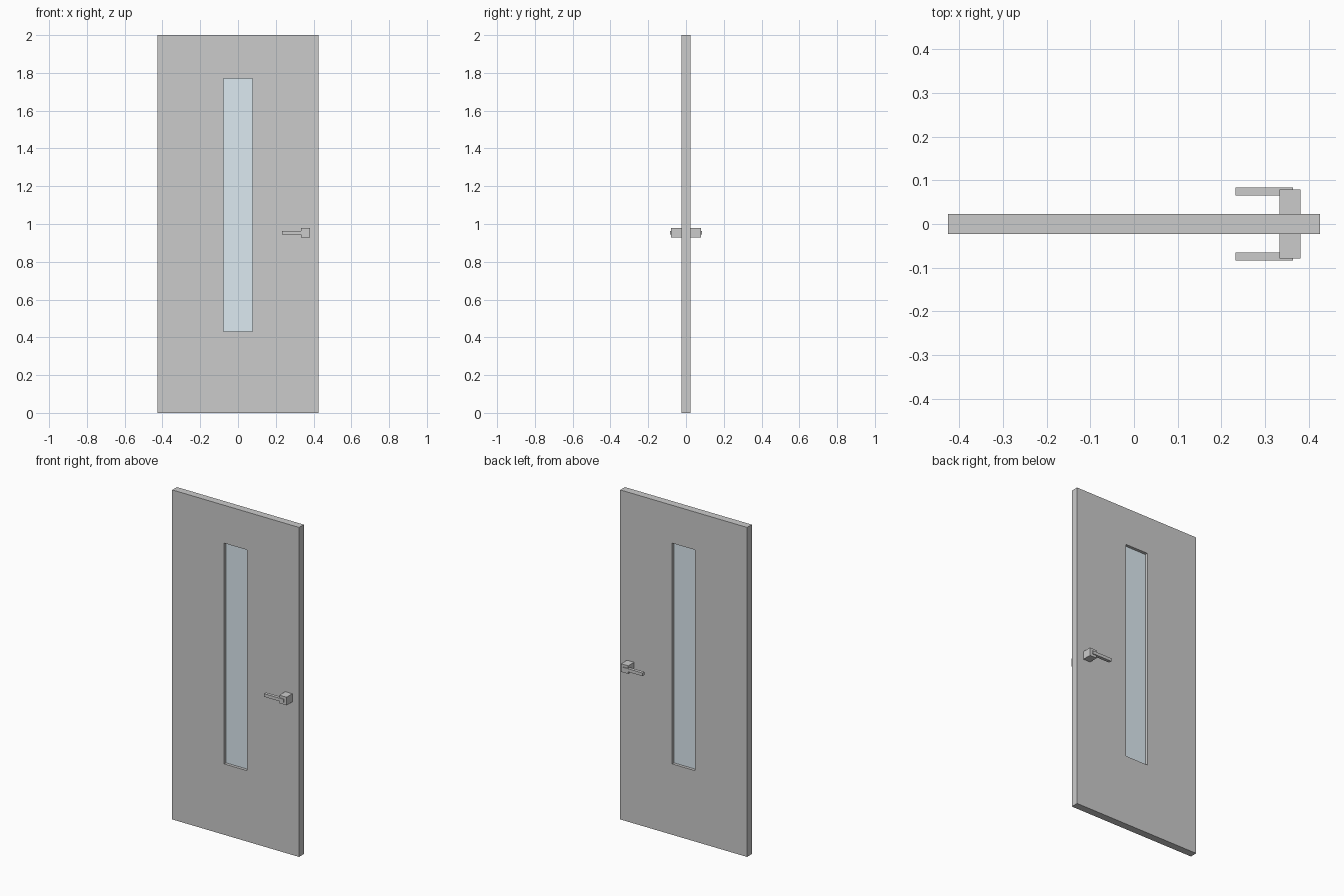
import bpy
import bmesh

if "Cube" in bpy.data.objects:
    bpy.data.objects.remove(bpy.data.objects["Cube"])


def make_object(name, bm):
    bmesh.ops.recalc_face_normals(bm, faces=bm.faces)
    mesh = bpy.data.meshes.new(name)
    bm.to_mesh(mesh)
    bm.free()
    obj = bpy.data.objects.new(name, mesh)
    bpy.context.collection.objects.link(obj)
    return obj


def box(name, lo, hi):
    bm = bmesh.new()
    bmesh.ops.create_cube(bm, size=1)
    for v in bm.verts:
        v.co = [l + (c + 0.5) * (h - l) for c, l, h in zip(v.co, lo, hi)]
    return make_object(name, bm)


W, T, H = 0.426, 0.0225, 2.0       # door half width, half thickness, height
WIN_W, WIN_LO, WIN_HI = 0.077, 0.43, 1.77

# Door leaf: a rectangular ring around the window opening, given thickness
bm = bmesh.new()
outer = [(-W, 0), (W, 0), (W, H), (-W, H)]
inner = [(-WIN_W, WIN_LO), (WIN_W, WIN_LO), (WIN_W, WIN_HI), (-WIN_W, WIN_HI)]
o = [bm.verts.new((x, -T, z)) for x, z in outer]
i = [bm.verts.new((x, -T, z)) for x, z in inner]
for k in range(4):
    n = (k + 1) % 4
    bm.faces.new((o[k], o[n], i[n], i[k]))
ext = bmesh.ops.extrude_face_region(bm, geom=bm.faces[:], use_keep_orig=True)
moved = [g for g in ext["geom"] if isinstance(g, bmesh.types.BMVert)]
bmesh.ops.translate(bm, verts=moved, vec=(0, 2 * T, 0))
make_object("door_leaf", bm)

# Glass pane set in the middle of the opening
glass = box("window_glass", (-WIN_W, -0.005, WIN_LO), (WIN_W, 0.005, WIN_HI))
mat = bpy.data.materials.new("pale_glass")
mat.diffuse_color = (0.72, 0.82, 0.88, 0.5)
mat.use_nodes = True
mat.node_tree.nodes["Principled BSDF"].inputs["Base Color"].default_value = mat.diffuse_color
glass.data.materials.append(mat)

# Handles: a square neck and a lever on each side of the door
for side, s in (("front", -1), ("back", 1)):
    for part, x0, x1, y0, y1, half in (
            ("neck", 0.333, 0.381, T, 0.0785, 0.0245),
            ("lever", 0.233, 0.364, 0.065, 0.084, 0.0095)):
        ya, yb = sorted((s * y0, s * y1))
        box(f"{side}_handle_{part}", (x0, ya, 0.954 - half), (x1, yb, 0.954 + half))
